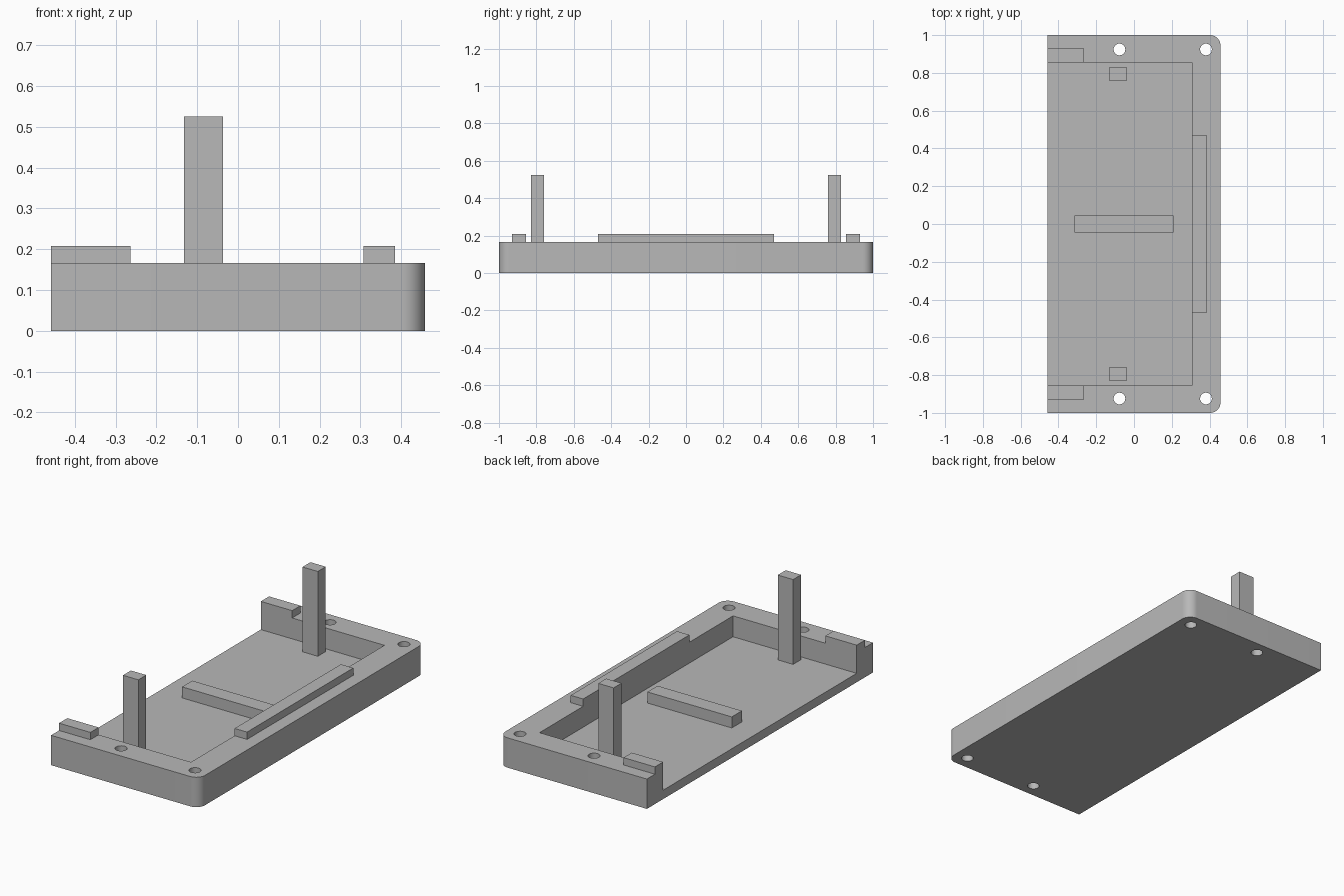
import bpy, bmesh
from math import cos, sin, pi, radians
from mathutils import Matrix, Vector

cube = bpy.data.objects.get("Cube")
if cube:
    bpy.data.objects.remove(cube, do_unlink=True)

HALF_W, HALF_L = 0.458, 1.0
FLOOR, RIM, LIP = 0.05, 0.167, 0.208
WALL_X, WALL_Y = 0.308, 0.856
CORNER = 0.055

grey = bpy.data.materials.new("plain_grey")
grey.use_nodes = True
grey.diffuse_color = (0.48, 0.48, 0.48, 1)
grey.node_tree.nodes["Principled BSDF"].inputs["Base Color"].default_value = grey.diffuse_color


def finish(name, bm):
    bmesh.ops.recalc_face_normals(bm, faces=bm.faces)
    mesh = bpy.data.meshes.new(name)
    bm.to_mesh(mesh)
    bm.free()
    mesh.materials.append(grey)
    obj = bpy.data.objects.new(name, mesh)
    bpy.context.collection.objects.link(obj)
    return obj


def add_box(bm, low, high):
    low, high = Vector(low), Vector(high)
    matrix = Matrix.Translation((low + high) / 2) @ Matrix.Diagonal((*(high - low), 1))
    bmesh.ops.create_cube(bm, size=1, matrix=matrix)


def box(name, low, high):
    bm = bmesh.new()
    add_box(bm, low, high)
    return finish(name, bm)


# Tray blank: square corners on the open side, rounded on the other
bm = bmesh.new()
outline = [(-HALF_W, HALF_L), (-HALF_W, -HALF_L)]
for side, start in ((-1, -pi / 2), (1, 0)):
    for i in range(13):
        a = start + i * pi / 24
        outline.append((HALF_W - CORNER + CORNER * cos(a),
                        side * (HALF_L - CORNER) + CORNER * sin(a)))
base = bm.faces.new([bm.verts.new((x, y, 0)) for x, y in outline])
top = bmesh.ops.extrude_face_region(bm, geom=[base])["geom"]
bmesh.ops.translate(bm, vec=(0, 0, RIM),
                    verts=[v for v in top if isinstance(v, bmesh.types.BMVert)])
tray = finish("tray", bm)

# Cutter for the recess and the four screw holes
bm = bmesh.new()
add_box(bm, (-HALF_W - 0.1, -WALL_Y, FLOOR), (WALL_X, WALL_Y, RIM + 0.1))
for x in (-0.077, 0.381):
    for y in (-0.924, 0.924):
        bmesh.ops.create_cone(bm, cap_ends=True, segments=32, radius1=0.031, radius2=0.031,
                              depth=1, matrix=Matrix.Translation((x, y, 0)))
cutter = finish("tray_cutter", bm)
cutter.hide_render = True

cut = tray.modifiers.new("Recess and holes", "BOOLEAN")
cut.operation = "DIFFERENCE"
cut.solver = "EXACT"
cut.object = cutter
bpy.ops.object.select_all(action="DESELECT")
bpy.context.view_layer.objects.active = tray
tray.select_set(True)
bpy.ops.object.modifier_apply(modifier=cut.name)
bpy.data.objects.remove(cutter, do_unlink=True)
bpy.ops.object.shade_smooth_by_angle(angle=radians(30))

# Posts and end tabs, mirrored front to back
for name, side in (("front", -1), ("back", 1)):
    def pair(part, x0, x1, y0, y1, z0, z1):
        ys = sorted((side * y0, side * y1))
        box(f"{name}_{part}", (x0, ys[0], z0), (x1, ys[1], z1))
    pair("post", -0.132, -0.037, 0.759, 0.829, FLOOR, 0.525)
    pair("tab", -HALF_W, -0.264, WALL_Y, 0.929, RIM, LIP)

# Long lip on the closed side and low bar across the floor
box("side_lip", (WALL_X, -0.47, RIM), (0.385, 0.47, LIP))
box("floor_bar", (-0.315, -0.045, FLOOR), (0.208, 0.045, FLOOR + 0.062))
